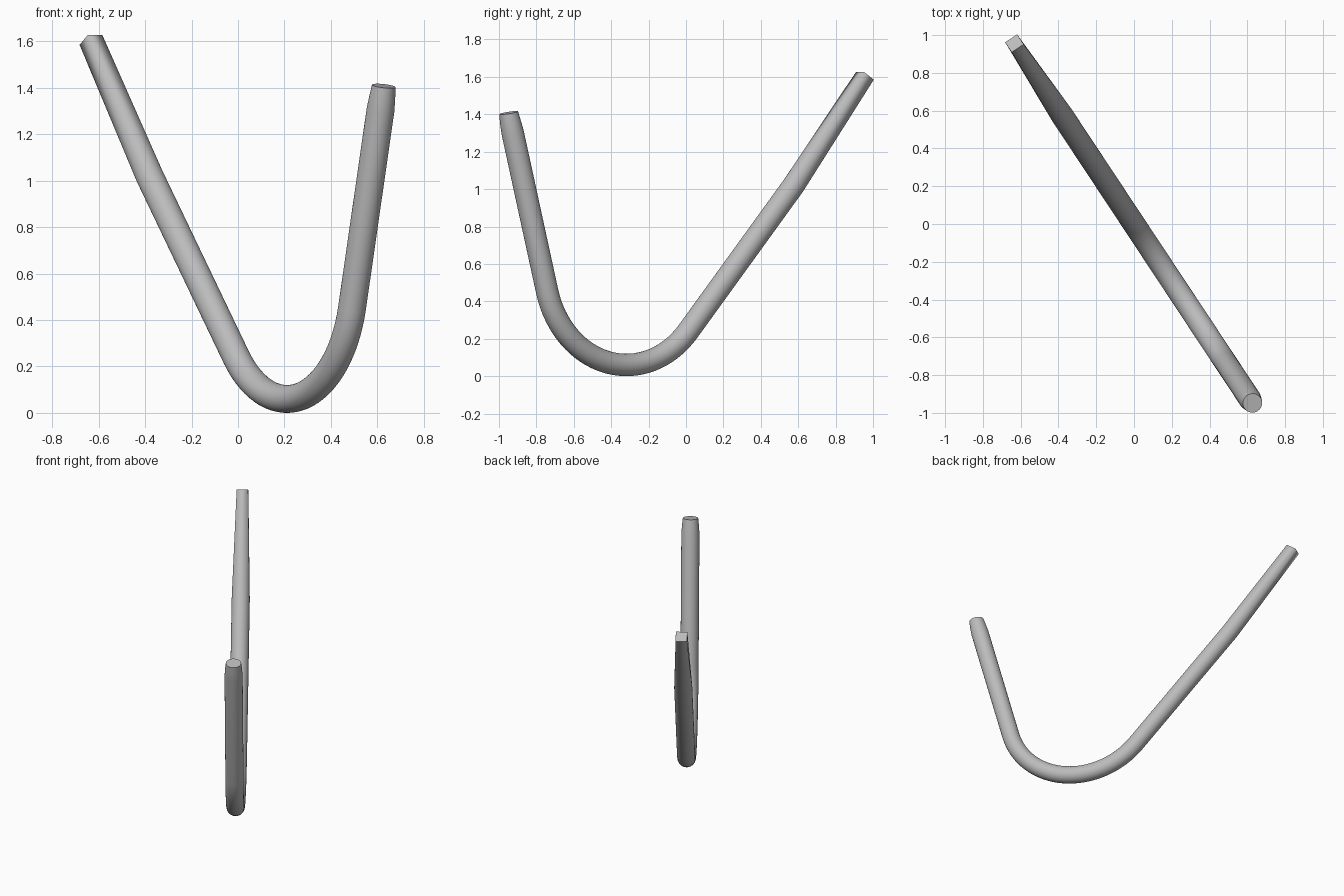
import bpy, bmesh
from math import sin, cos, tau, radians, copysign
from mathutils import Vector

cube = bpy.data.objects.get("Cube")
if cube:
    bpy.data.objects.remove(cube)

steel = bpy.data.materials.new("plain grey")
steel.use_nodes = True
steel.diffuse_color = (0.5, 0.5, 0.5, 1)
steel.node_tree.nodes["Principled BSDF"].inputs["Base Color"].default_value = (0.5, 0.5, 0.5, 1)

# The rod lies in one upright plane; s runs along that plane
ALONG = Vector((0.552, -0.834, 0))
SIDE = Vector((0.834, 0.552, 0))
UP = Vector((0, 0, 1))
RADIUS, BEND, QUARTER = 0.06, 0.525, 10
BEND_S, HALF_SQUARE = 0.382, 0.038


def section(s, z, angle, radius=RADIUS, square=0.0):
    """Ring across the rod, blended from a circle towards a square."""
    centre = ALONG * s + UP * z
    normal = UP * cos(angle) - ALONG * sin(angle)
    ring = []
    for q in range(4):
        for i in range(QUARTER + 1):
            a = tau / 4 * (q + i / QUARTER)
            mid = tau / 4 * (q + 0.5)
            u = (1 - square) * radius * cos(a) + square * copysign(HALF_SQUARE, cos(mid))
            v = (1 - square) * radius * sin(a) + square * copysign(HALF_SQUARE, sin(mid))
            ring.append(centre + SIDE * u + normal * v)
    return ring


# Squared tip, long arm, bend, short arm, tapered round end
left, right = radians(-48.7), radians(75.3)
rings = [section(-1.147, 1.606, radians(-56), square=1.0),
         section(-0.69, 1.02, radians(-50.5))]
for i in range(33):
    a = left + (right - left) * i / 32
    rings.append(section(BEND_S + BEND * sin(a), RADIUS + BEND * (1 - cos(a)), a))
rings += [section(1.112, 1.305, right),
          section(1.126, 1.36, radians(77), 0.056),
          section(1.137, 1.408, radians(79), 0.051)]

bm = bmesh.new()
loops = [[bm.verts.new(p) for p in ring] for ring in rings]
for a, b in zip(loops, loops[1:]):
    for i in range(len(a)):
        j = (i + 1) % len(a)
        bm.faces.new((a[i], a[j], b[j], b[i]))
bm.faces.new(loops[0])
bm.faces.new(loops[-1])
bmesh.ops.remove_doubles(bm, verts=bm.verts, dist=0.0001)
bmesh.ops.recalc_face_normals(bm, faces=bm.faces)
mesh = bpy.data.meshes.new("bent_rod")
bm.to_mesh(mesh)
bm.free()
mesh.materials.append(steel)
rod = bpy.data.objects.new("bent_rod", mesh)
bpy.context.collection.objects.link(rod)
bpy.context.view_layer.objects.active = rod
rod.select_set(True)
bpy.ops.object.shade_smooth_by_angle(angle=radians(30))
